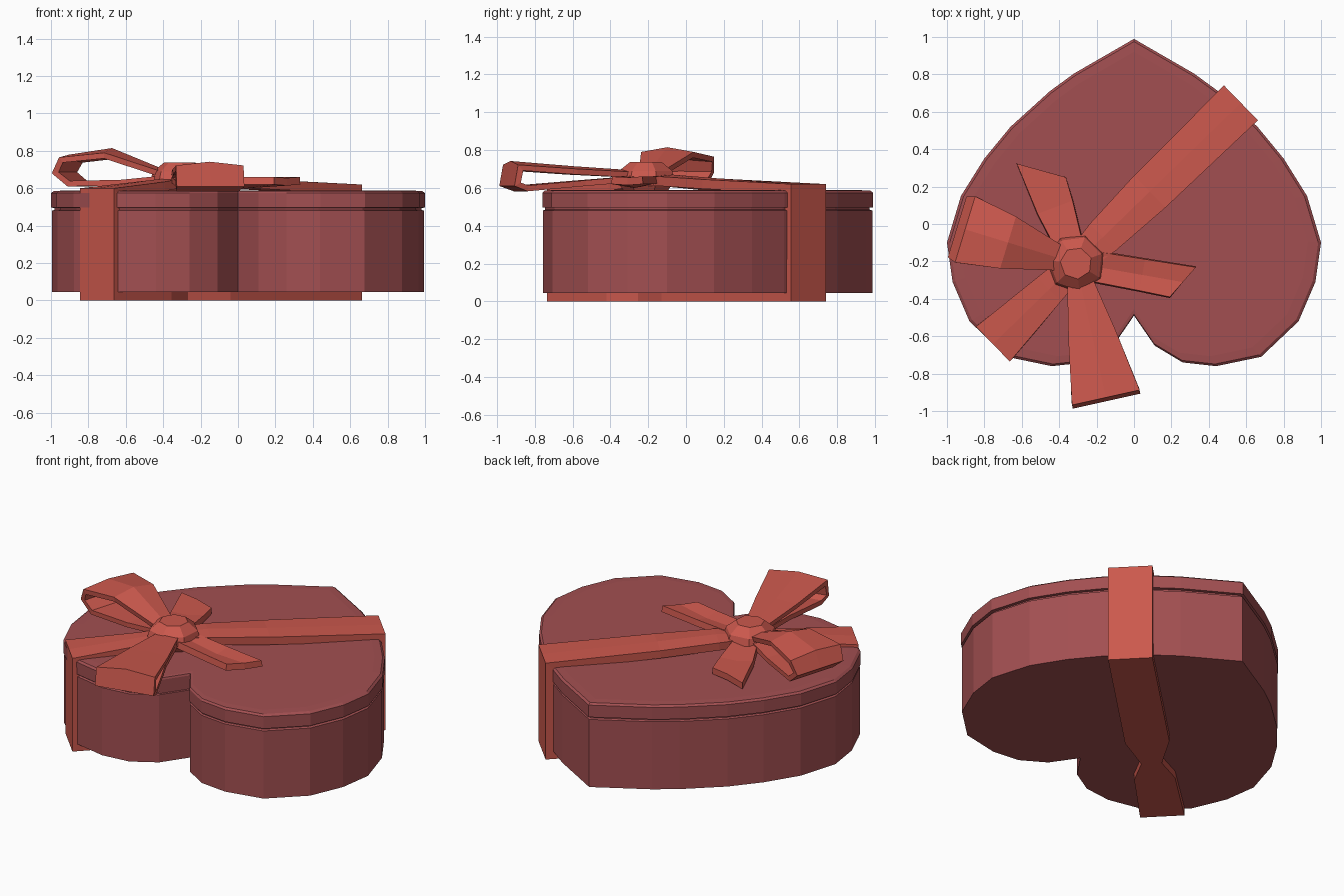
import bpy
import math

if "Cube" in bpy.data.objects:
    bpy.data.objects.remove(bpy.data.objects["Cube"])


def material(name, rgb):
    m = bpy.data.materials.new(name)
    m.diffuse_color = (*rgb, 1)
    m.use_nodes = True
    m.node_tree.nodes["Principled BSDF"].inputs["Base Color"].default_value = m.diffuse_color
    return m


BOX_RED = material("dusky red", (0.36, 0.078, 0.082))
RIBBON_RED = material("warm ribbon red", (0.60, 0.098, 0.074))
KNOT = (-0.31, -0.21)


def add_mesh(name, verts, faces, mat):
    mesh = bpy.data.meshes.new(name)
    mesh.from_pydata(verts, [], faces)
    mesh.materials.append(mat)
    mesh.update()
    ob = bpy.data.objects.new(name, mesh)
    bpy.context.collection.objects.link(ob)
    return ob


def stack(name, outline, rings, mat, centre=(0, 0)):
    """Loft a counter-clockwise outline through (scale, z) rings, capped."""
    n = len(outline)
    verts = [(centre[0] + x * s, centre[1] + y * s, z)
             for s, z in rings for x, y in outline]
    faces = [tuple(reversed(range(n))),
             tuple(range(len(verts) - n, len(verts)))]
    for k in range(len(rings) - 1):
        for i in range(n):
            j = (i + 1) % n
            faces.append((k * n + i, k * n + j, (k + 1) * n + j, (k + 1) * n + i))
    return add_mesh(name, verts, faces, mat)


def strip(name, angle, stations, thickness, closed=False):
    """Ribbon running radially from the knot.
    Stations are (distance, height, half width, middle lift, end skew)."""
    a = math.radians(angle)
    d, s = (math.cos(a), math.sin(a)), (-math.sin(a), math.cos(a))
    verts = []
    for r, z, w, lift, skew in stations:
        for side in (1, 0, -1):
            u = r + skew * side
            verts.append((KNOT[0] + d[0] * u + s[0] * w * side,
                          KNOT[1] + d[1] * u + s[1] * w * side,
                          z + (lift if side == 0 else 0)))
    faces = []
    n = len(stations)
    for i in range(n if closed else n - 1):
        p, q = 3 * i, 3 * ((i + 1) % n)
        for c in (0, 1):
            faces.append((q + c, q + c + 1, p + c + 1, p + c))
    ob = add_mesh(name, verts, faces, RIBBON_RED)
    mod = ob.modifiers.new("thickness", "SOLIDIFY")
    mod.thickness = thickness
    mod.offset = -1
    mod.use_even_offset = True
    return ob


# Heart outline: one half, mirrored across x
half = [(0.06, 0.955), (0.32, 0.805), (0.45, 0.71), (0.66, 0.52), (0.80, 0.35),
        (0.925, 0.15), (1.0, -0.10), (0.97, -0.31), (0.88, -0.52), (0.68, -0.71),
        (0.44, -0.76), (0.26, -0.74), (0.11, -0.65)]
heart = ([(0, -0.49)] + half[::-1] + [(0, 0.99)]
         + [(-x, y) for x, y in half])

# Box and lid with a fine groove between them
stack("heart_box", heart, [(0.995, 0.045), (0.995, 0.48), (0.98, 0.485), (0.98, 0.505)], BOX_RED)
stack("heart_lid", heart, [(0.985, 0.495), (1.0, 0.497), (1.0, 0.574), (0.985, 0.585),
                           (0.93, 0.588)], BOX_RED)

# Band wrapped diagonally around the box, pinched above and below the knot
strip("ribbon_band", 44.2, [
    (1.23, 0.62, 0.13, 0, 0), (0.55, 0.645, 0.12, 0.005, 0), (0.20, 0.66, 0.10, 0.01, 0),
    (0, 0.66, 0.07, 0, 0), (-0.20, 0.635, 0.09, 0.01, 0), (-0.62, 0.60, 0.13, 0, 0),
    (-0.62, 0, 0.13, 0, 0), (-0.18, 0, 0.12, 0, 0), (0, 0, 0.06, 0, 0),
    (0.25, 0, 0.13, 0, 0), (1.23, 0, 0.13, 0, 0)], 0.05, closed=True)

# Bow loops: out along the bottom, around the end and back over the top
strip("bow_loop_left", 163, [
    (0.10, 0.635, 0.07, 0, 0), (0.30, 0.615, 0.11, 0, 0), (0.58, 0.61, 0.16, 0, 0),
    (0.665, 0.68, 0.17, 0, 0), (0.62, 0.765, 0.185, 0.015, 0),
    (0.38, 0.79, 0.145, 0.025, 0), (0.10, 0.695, 0.07, 0.01, 0)], 0.03)
strip("bow_loop_front", -77.5, [
    (0.10, 0.63, 0.07, 0, 0), (0.35, 0.61, 0.10, 0, 0), (0.68, 0.582, 0.17, 0, 0),
    (0.755, 0.61, 0.185, 0, 0), (0.735, 0.722, 0.185, 0.02, 0),
    (0.40, 0.70, 0.13, 0.015, 0), (0.10, 0.685, 0.07, 0.01, 0)], 0.03)

# Loose tails with slanted ends
strip("bow_tail_back", 110.5, [
    (0.53, 0.63, 0.11, 0.008, 0.08), (0.32, 0.64, 0.10, -0.012, 0),
    (0.08, 0.66, 0.07, -0.01, 0)], 0.04)
strip("bow_tail_right", -10, [
    (0.58, 0.66, 0.09, -0.005, 0.055), (0.36, 0.66, 0.085, -0.02, 0),
    (0.08, 0.665, 0.08, -0.01, 0)], 0.04)

# Faceted knot
ring = [(math.cos(math.radians(20 + i * 360 / 7)), math.sin(math.radians(20 + i * 360 / 7)))
        for i in range(7)]
stack("bow_knot", ring, [(0.12, 0.585), (0.16, 0.64), (0.145, 0.69), (0.085, 0.738)],
      RIBBON_RED, KNOT)
